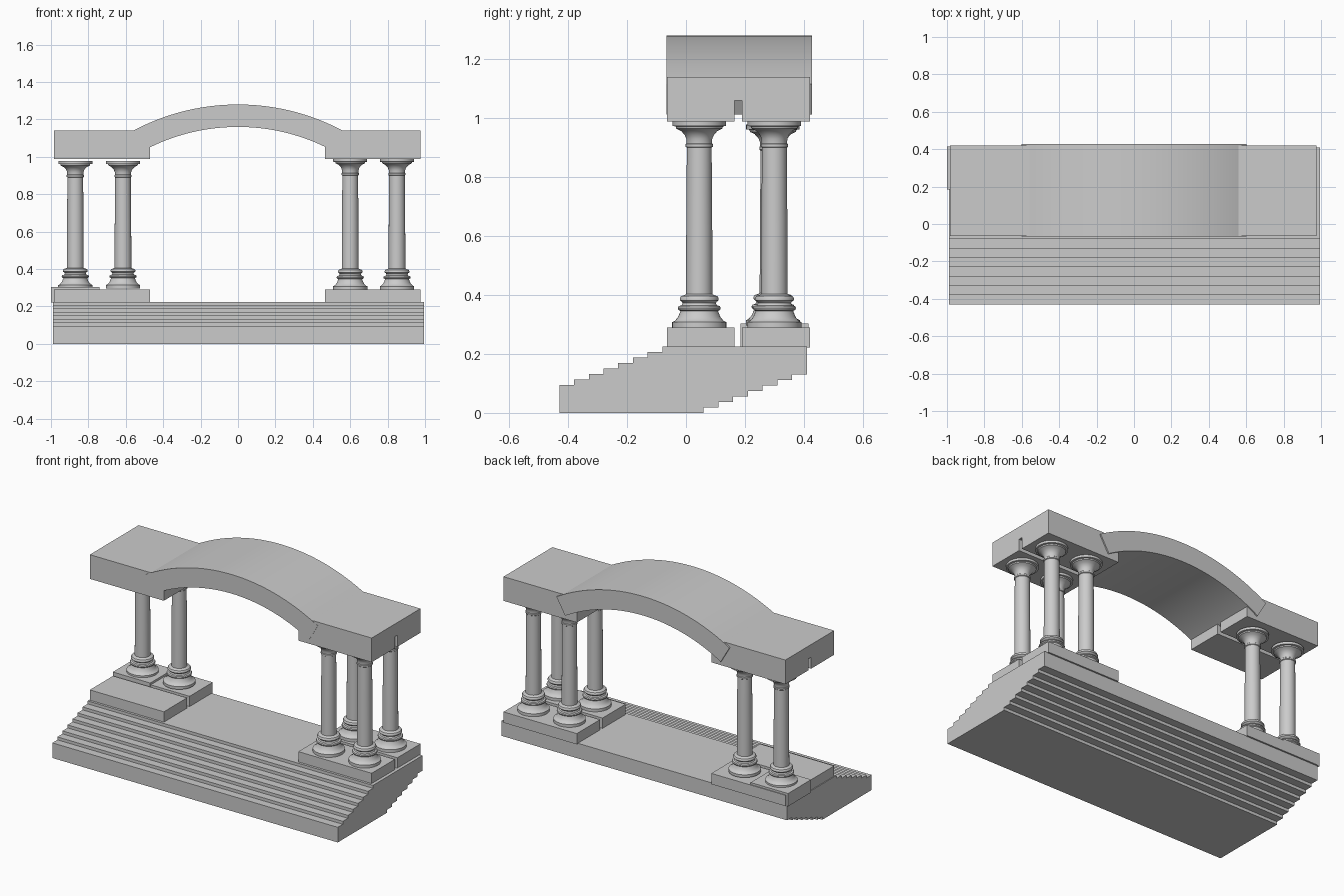
import bpy, bmesh, math

if "Cube" in bpy.data.objects:
    bpy.data.objects.remove(bpy.data.objects["Cube"])


def finish(name, bm, smooth=False):
    bmesh.ops.recalc_face_normals(bm, faces=bm.faces)
    mesh = bpy.data.meshes.new(name)
    bm.to_mesh(mesh)
    bm.free()
    ob = bpy.data.objects.new(name, mesh)
    bpy.context.collection.objects.link(ob)
    if smooth:
        bpy.ops.object.select_all(action='DESELECT')
        bpy.context.view_layer.objects.active = ob
        ob.select_set(True)
        bpy.ops.object.shade_smooth_by_angle(angle=math.radians(35))
    return ob


def box(name, x, y, z):
    bm = bmesh.new()
    bmesh.ops.create_cube(bm, size=1)
    for v in bm.verts:
        v.co = [a[0] if c < 0 else a[1] for a, c in zip((x, y, z), v.co)]
    return finish(name, bm)


def prism(name, points, offset, smooth=False):
    """Extrude a closed outline along an offset vector."""
    bm = bmesh.new()
    face = bm.faces.new([bm.verts.new(p) for p in points])
    ext = bmesh.ops.extrude_face_region(bm, geom=[face], use_keep_orig=True)
    verts = [g for g in ext['geom'] if isinstance(g, bmesh.types.BMVert)]
    bmesh.ops.translate(bm, verts=verts, vec=offset)
    return finish(name, bm, smooth)


# Lathe profile of a column: radius, height above its pedestal
PROFILE = [(0, 0), (.092, 0), (.092, .018), (.083, .022), (.072, .035),
           (.066, .05), (.064, .056), (.071, .060), (.073, .066), (.070, .072),
           (.060, .075), (.056, .083), (.060, .088), (.066, .092), (.066, .100),
           (.062, .106), (.052, .109), (.045, .113), (.044, .35), (.042, .61),
           (.046, .613), (.046, .622), (.043, .625), (.044, .640), (.050, .654),
           (.062, .667), (.078, .675), (.080, .682), (.091, .684), (.091, .70),
           (0, .70)]


def column(name, x, y, z0, z1):
    bm = bmesh.new()
    vs = [bm.verts.new((r, 0, z * (z1 - z0) / .70)) for r, z in PROFILE]
    es = [bm.edges.new(p) for p in zip(vs, vs[1:])]
    bmesh.ops.spin(bm, geom=vs + es, axis=(0, 0, 1), cent=(0, 0, 0),
                   angle=math.tau, steps=40)
    bmesh.ops.remove_doubles(bm, verts=bm.verts, dist=1e-5)
    ob = finish(name, bm, True)
    ob.location = (x, y, z0)


# Stepped base: treads rising at the front, the same offsets under the back
N, dy, dz = 7, .05, .0186
front, back = [], []
for i in range(N + 1):
    y, z = -.43 + i * dy, .095 + i * dz
    front += [(-.99, y, z - dz if i else 0), (-.99, y, z)]
    back += [(-.99, .06 + i * dy, i * dz), (-.99, .06 + i * dy, i * dz + (dz if i < N else .095))]
prism("stepped_base", front + back[::-1], (1.985, 0, 0))

# Pedestals and entablature blocks
ROWS = {"front": (-.065, .165), "back": (.19, .42)}
for side, x in (("left", (-.985, -.47)), ("right", (.465, .975))):
    for row, y in ROWS.items():
        box(f"{side}_{row}_pedestal", x, y, (.222, .29))
        box(f"{side}_{row}_beam", x, y, (.988, 1.06))
    box(f"{side}_top_slab", x, (-.065, .42), (1.06, 1.14))
box("left_corner_plinth", (-1.0, -.74), (.185, .415), (.222, .303))

# Arch spanning the two blocks
A, S, CZ = .53, 48, .09
angles = [-A + 2 * A * i / S for i in range(S + 1)]
arc = lambda r, a: (r * math.sin(a), -.067, CZ + r * math.cos(a))
prism("arch", [arc(1.19, a) for a in angles] + [arc(1.07, a) for a in reversed(angles)],
      (0, .495, 0), True)

# Columns: four on the right, two in the left back row
for i, x in enumerate((.60, .85)):
    for row, y in (("front", .045), ("back", .30)):
        column(f"right_{row}_column_{i + 1}", x, y, .29, .99)
for i, x in enumerate((-.87, -.615)):
    column(f"left_back_column_{i + 1}", x, .295, .297, .978)
